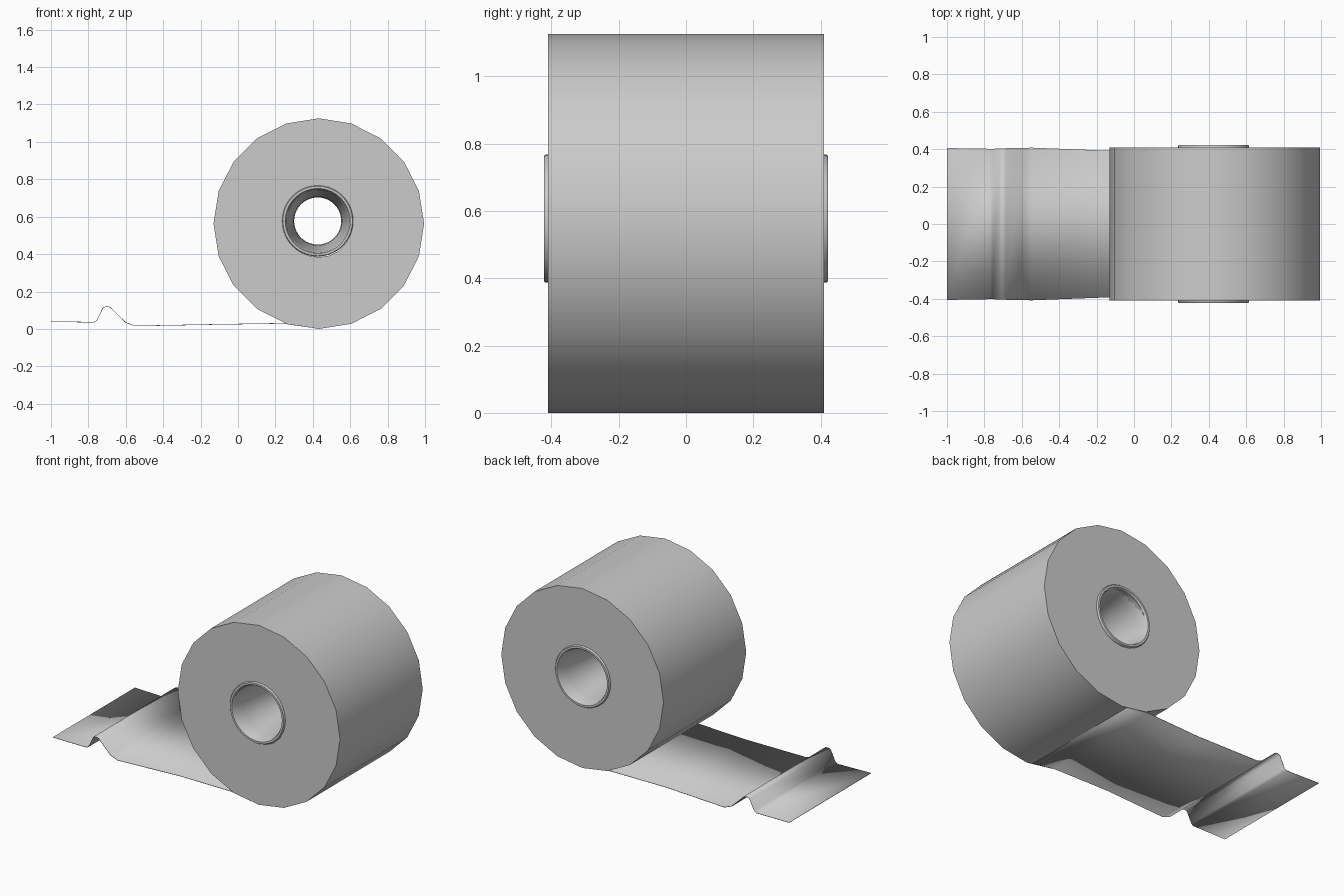
import bpy, bmesh, math

if "Cube" in bpy.data.objects:
    bpy.data.objects.remove(bpy.data.objects["Cube"])


def finish(name, bm, angle):
    bmesh.ops.recalc_face_normals(bm, faces=bm.faces)
    mesh = bpy.data.meshes.new(name)
    bm.to_mesh(mesh)
    bm.free()
    obj = bpy.data.objects.new(name, mesh)
    bpy.context.collection.objects.link(obj)
    bpy.ops.object.select_all(action='DESELECT')
    obj.select_set(True)
    bpy.context.view_layer.objects.active = obj
    bpy.ops.object.shade_smooth_by_angle(angle=math.radians(angle))
    return obj


def lathe(name, profile, sides, cx, cz, angle):
    """Revolve a closed (radius, y) profile about an axis parallel to y."""
    bm = bmesh.new()
    rings = []
    for i in range(sides):
        a = 2 * math.pi * i / sides
        rings.append([bm.verts.new((cx + r * math.cos(a), y, cz + r * math.sin(a)))
                      for r, y in profile])
    n = len(profile)
    for i in range(sides):
        p, q = rings[i], rings[(i + 1) % sides]
        for j in range(n):
            k = (j + 1) % n
            bm.faces.new((p[j], p[k], q[k], q[j]))
    return finish(name, bm, angle)


# Wound roll: 20-sided drum with flat ends
lathe("tape_roll", [(0.18, -0.41), (0.563, -0.41), (0.563, 0.41), (0.18, 0.41)],
      20, 0.432, 0.563, 40)

# Cardboard core: slightly protruding rim, bore narrowing to the middle
half = [(0.19, 0.395), (0.19, 0.417), (0.186, 0.422), (0.174, 0.422),
        (0.168, 0.41), (0.158, 0.34), (0.142, 0.22), (0.13, 0.1)]
core = half + [(0.126, 0.0)] + [(r, -y) for r, y in reversed(half)]
lathe("core", core, 40, 0.426, 0.577, 40)

# Unrolled strip with a raised wrinkle: x, z, half width
path = [(-1.0, 0.039, 0.406), (-0.77, 0.036, 0.402), (-0.755, 0.045, 0.402),
        (-0.722, 0.113, 0.403), (-0.705, 0.12, 0.404), (-0.685, 0.117, 0.405),
        (-0.6, 0.034, 0.406), (-0.55, 0.016, 0.408), (-0.13, 0.024, 0.392),
        (0.24, 0.03, 0.405), (0.432, 0.002, 0.408)]
bm = bmesh.new()
rows = [[bm.verts.new((x, s * w, z)) for s in (-1, 1)] for x, z, w in path]
for a, b in zip(rows, rows[1:]):
    bm.faces.new((a[0], b[0], b[1], a[1]))
strip = finish("loose_strip", bm, 60)
mod = strip.modifiers.new("thickness", 'SOLIDIFY')
mod.thickness = 0.003
mod.offset = 0
